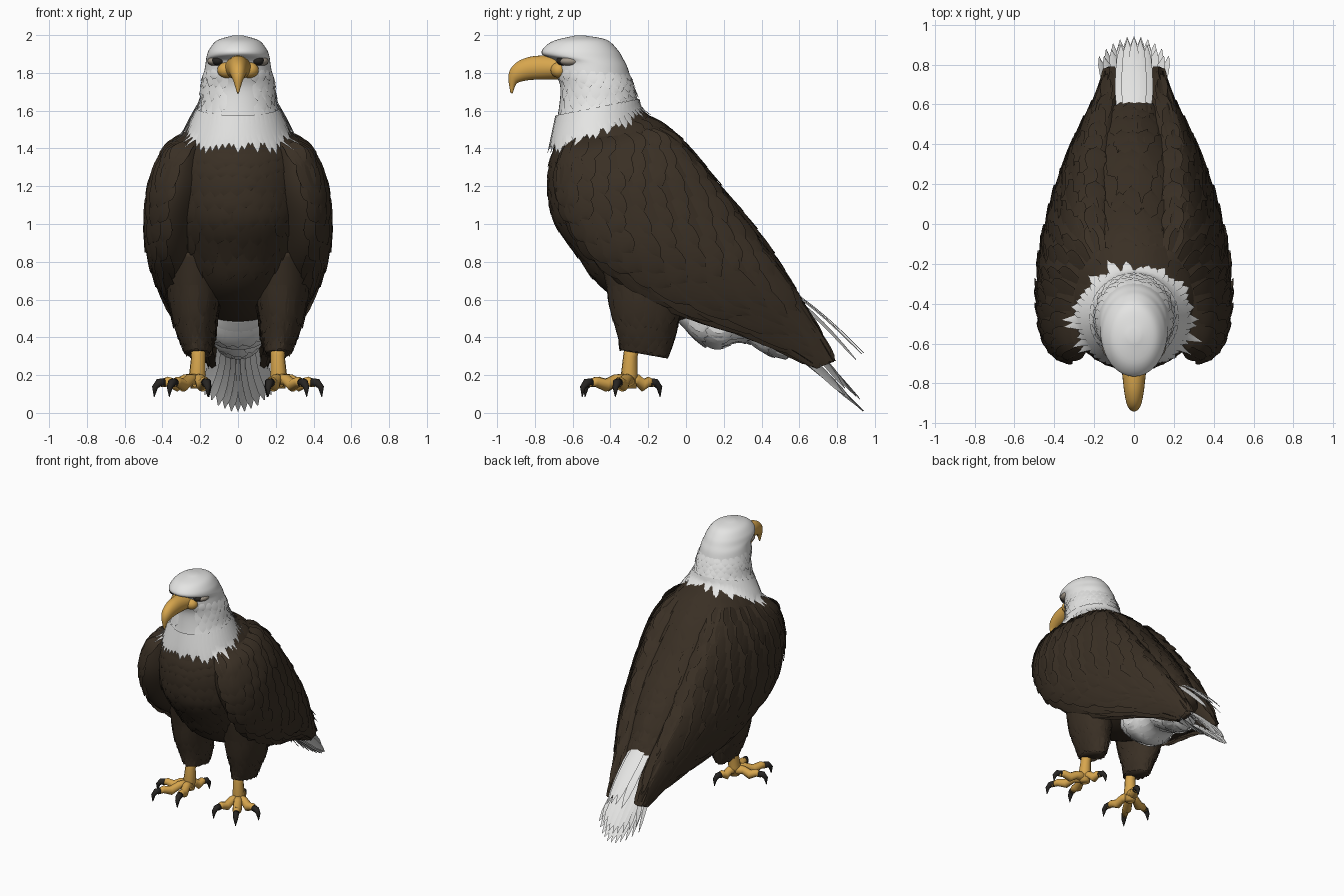
import bpy, bmesh, math, random
from math import sin, cos, radians, pi
from mathutils import Vector
from mathutils.bvhtree import BVHTree

random.seed(4)
if "Cube" in bpy.data.objects:
    bpy.data.objects.remove(bpy.data.objects["Cube"], do_unlink=True)


def material(name, *rgb):
    m = bpy.data.materials.new(name)
    m.use_nodes = True
    m.diffuse_color = (*rgb, 1)
    bsdf = m.node_tree.nodes["Principled BSDF"]
    bsdf.inputs["Base Color"].default_value = (*rgb, 1)
    bsdf.inputs["Roughness"].default_value = 0.8
    return m


BROWN = material("dark brown plumage", .042, .029, .018)
WHITE = material("white plumage", .78, .78, .77)
YELLOW = material("beak yellow", .68, .38, .075)
BLACK = material("claw black", .02, .018, .016)
TAN = material("eye surround tan", .36, .31, .25)


def finish(name, bm, mat, mirror=False, recalc=True):
    if recalc:
        bmesh.ops.recalc_face_normals(bm, faces=bm.faces)
    mesh = bpy.data.meshes.new(name)
    bm.to_mesh(mesh)
    bm.free()
    mesh.materials.append(mat)
    mesh.polygons.foreach_set("use_smooth", [True] * len(mesh.polygons))
    ob = bpy.data.objects.new(name, mesh)
    bpy.context.collection.objects.link(ob)
    if mirror:
        ob.modifiers.new("Mirror", "MIRROR").use_mirror_merge = False


def centred(rows):
    """Sections on the middle plane: front y, z, back y, z, half width."""
    return [(0, fy, fz, 0, by, bz, r) for fy, fz, by, bz, r in rows]


def section(secs, u):
    """Catmull-Rom blend of the section list at u."""
    i = max(0, min(int(u), len(secs) - 2))
    t = u - i
    p = [secs[max(0, min(k, len(secs) - 1))] for k in range(i - 1, i + 3)]
    return [b + t * ((c - a) + t * ((2*a - 5*b + 4*c - d) + t * (3*(b - c) + d - a))) / 2
            for a, b, c, d in zip(*p)]


def on_surface(secs, u, a):
    """Point and outward direction; angle 0 is the front, 90 degrees the left."""
    s = section(secs, u)
    front, back, side = Vector(s[:3]), Vector(s[3:6]), Vector((s[6], 0, 0))
    half = (front - back) / 2
    out = half.normalized() * cos(a) / max(half.length, .01) + Vector((sin(a) / max(s[6], .01), 0, 0))
    return (front + back) / 2 + half * cos(a) + side * sin(a), out.normalized()


def skin(bm, rings):
    loops = [[bm.verts.new(p) for p in ring] for ring in rings]
    n = len(loops[0])
    for a, b in zip(loops, loops[1:]):
        for i in range(n):
            bm.faces.new((a[i], a[(i + 1) % n], b[(i + 1) % n], b[i]))
    bm.faces.new(loops[0])
    bm.faces.new(loops[-1][::-1])


def loft(name, secs, mat, mirror=False, sides=40, steps=5):
    bm = bmesh.new()
    count = (len(secs) - 1) * steps
    skin(bm, [[on_surface(secs, k / steps, 2 * pi * i / sides)[0] for i in range(sides)]
              for k in range(count + 1)])
    bmesh.ops.recalc_face_normals(bm, faces=bm.faces)
    tree = BVHTree.FromBMesh(bm)
    finish(name, bm, mat, mirror)
    return tree


def tube(bm, points, radii, sides=10):
    pts = [Vector(p) for p in points]
    rings = []
    for i, p in enumerate(pts):
        d = (pts[min(i + 1, len(pts) - 1)] - pts[max(i - 1, 0)]).normalized()
        u = d.orthogonal().normalized() if i == 0 else (u - d * u.dot(d)).normalized()
        v = d.cross(u)
        rings.append([p + radii[i] * (u * cos(2*pi*k/sides) + v * sin(2*pi*k/sides)) for k in range(sides)])
    skin(bm, rings)


def feather(bm, path, width, normal):
    """Pointed, slightly ridged plate that follows the path."""
    n = len(path) - 1
    across = (path[-1] - path[0]).cross(normal).normalized() * width / 2
    rows = []
    for i, p in enumerate(path):
        w = across * (.65 + .9 * i / n if i < n / 2 else 1.05 * math.sqrt(max(0, 1 - (i / n) ** 3)) + .04)
        rows.append([bm.verts.new(q) for q in (p - w, p + normal * width * .06, p + w)])
    for a, b in zip(rows, rows[1:]):
        for k in (0, 1):
            bm.faces.new((a[k], a[k + 1], b[k + 1], b[k]))


def plumage(name, secs, us, angles, length, width, mat, lift=.011, mirror=False):
    """Overlapping rows of feathers laid along a lofted part."""
    bm = bmesh.new()
    for row, u in enumerate(us):
        for a in angles:
            a = radians(a + (row % 2) * (angles[1] - angles[0]) / 2 + random.uniform(-2, 2))
            long = length * random.uniform(.8, 1.2)
            path = []
            for i in range(6):
                p, out = on_surface(secs, min(u + long * i / 5, len(secs) - 1), a)
                path.append(p + out * (lift * i / 5 - .003))
            feather(bm, path, width * random.uniform(.85, 1.15), out)
    finish(name, bm, mat, mirror, recalc=False)


def steps(start, stop, count):
    return [start + (stop - start) * i / (count - 1) for i in range(count)]


def ball(name, mat, centre, size):
    bm = bmesh.new()
    bmesh.ops.create_uvsphere(bm, u_segments=20, v_segments=12, radius=1)
    bmesh.ops.scale(bm, vec=size, verts=bm.verts)
    bmesh.ops.translate(bm, vec=centre, verts=bm.verts)
    finish(name, bm, mat, mirror=True)


# Body
body = centred([(-.64, 1.56, -.29, 1.66, .19), (-.69, 1.43, -.215, 1.59, .26),
                (-.72, 1.33, -.11, 1.52, .32), (-.73, 1.2, .01, 1.41, .36),
                (-.70, 1.02, .19, 1.19, .39), (-.58, .84, .33, 1.02, .38),
                (-.42, .64, .44, .87, .33), (-.12, .5, .54, .71, .25),
                (.25, .45, .61, .59, .18), (.52, .38, .66, .48, .09)])
body_tree = loft("body", body, BROWN)
plumage("back_feathers", body, steps(1.3, 7.2, 11), steps(125, 235, 10), .9, .11, BROWN)
plumage("breast_feathers", body, steps(1.6, 5, 8), steps(-50, 50, 11), .7, .08, BROWN, .007)

# Folded wings
wing = [(.20, -.58, 1.46, .14, -.22, 1.55, .05), (.30, -.66, 1.38, .17, -.06, 1.46, .13),
        (.345, -.68, 1.18, .19, .08, 1.31, .18), (.37, -.62, 1.0, .19, .22, 1.14, .185),
        (.375, -.50, .83, .18, .36, .95, .18), (.34, -.30, .68, .17, .47, .80, .165),
        (.30, -.08, .56, .15, .57, .65, .135), (.24, .2, .47, .13, .65, .52, .095),
        (.17, .48, .36, .12, .72, .39, .055), (.13, .70, .24, .12, .78, .27, .02)]
wing_tree = loft("wing", wing, BROWN, mirror=True)
plumage("wing_coverts", wing, steps(.6, 4.5, 8), steps(5, 170, 12), .8, .1, BROWN, mirror=True)
plumage("flight_feathers", wing, steps(4.6, 7.4, 5), steps(10, 170, 9), 1.7, .09, BROWN, .014, True)

# Head and neck
head = centred([(-.59, 1.997, -.53, 1.997, .03), (-.70, 1.97, -.42, 1.975, .11),
                (-.755, 1.93, -.36, 1.92, .152), (-.76, 1.897, -.33, 1.87, .167),
                (-.70, 1.865, -.31, 1.83, .172), (-.69, 1.8, -.295, 1.78, .182),
                (-.665, 1.72, -.28, 1.73, .192), (-.675, 1.6, -.262, 1.67, .205),
                (-.695, 1.5, -.25, 1.62, .24)])
loft("head", head, WHITE)
plumage("neck_feathers", head, steps(4.7, 7.2, 6), steps(30, 330, 22), .9, .05, WHITE)


def height_over(p, out):
    """How far the body or wing skin lies outside p, on either side."""
    flip = Vector((-1 if p.x < 0 else 1, 1, 1))
    p, out = p * flip, out * flip
    hits = [tree.ray_cast(p + out * .3, -out)[0] for tree in (body_tree, wing_tree)]
    return max([0] + [min((h - p).dot(out), .06) for h in hits if h])


# Ragged ruff laid over the shoulders
bm = bmesh.new()
for layer in range(2):
    for k in range(26):
        a = 2 * pi * (k + layer / 2) / 26
        root, out = on_surface(head, 7.2, a)
        run = (on_surface(head, 8, a)[0] - root).normalized()
        reach = .125 + .05 * cos(a) + .055 * abs(sin(a)) + random.uniform(-.035, .03)
        path = [root + run * reach * i / 5 for i in range(6)]
        feather(bm, [p + out * (height_over(p, out) + .01) for p in path], .055, out)
finish("neck_ruff", bm, WHITE, recalc=False)

# Hooked beak, mouth corners and eyes
beak = centred([(-.66, 1.765, -.66, 1.885, .075), (-.75, 1.765, -.75, 1.892, .06),
                (-.83, 1.762, -.84, 1.882, .05), (-.885, 1.75, -.91, 1.845, .038),
                (-.902, 1.735, -.94, 1.785, .024), (-.918, 1.69, -.93, 1.695, .005)])
loft("beak", beak, YELLOW, sides=24)
ball("mouth_corner", YELLOW, (.06, -.672, 1.815), (.05, .045, .042))
ball("eye_surround", TAN, (.12, -.61, 1.862), (.042, .06, .026))
ball("eye", BLACK, (.105, -.652, 1.864), (.034, .034, .025))

# Feathered thighs with a ragged hem
thigh = [(.23, -.46, .85, .23, .02, .85, .15), (.23, -.42, .66, .23, -.02, .62, .145),
         (.23, -.385, .52, .23, -.05, .48, .115), (.225, -.35, .41, .21, -.075, .38, .09),
         (.21, -.335, .33, .21, -.11, .29, .06)]
loft("thigh", thigh, BROWN, mirror=True, sides=24)
plumage("thigh_feathers", thigh, steps(.9, 2.8, 5), steps(0, 340, 18), 1.3, .06, BROWN, .014, True)

# Legs, toes and claws
feet, claws = bmesh.new(), bmesh.new()
ankle = Vector((.215, -.3, .17))
tube(feet, [(.21, -.27, .42), (.21, -.295, .3), (.215, -.3, .2), ankle + Vector((0, 0, -.04))],
     [.045, .038, .045, .037])
for x, y in ((.40, -.36), (.34, -.51), (.17, -.49), (.17, -.18)):
    tip = Vector((x, y, .155))
    d = (tip - ankle).to_2d().normalized().to_3d()
    tube(feet, [ankle, ankle.lerp(tip, .35) + Vector((0, 0, .01)), ankle.lerp(tip, .6) - Vector((0, 0, .015)),
                ankle.lerp(tip, .85) + Vector((0, 0, .008)), tip + d * .01], [.04, .03, .034, .027, .02])
    tube(claws, [tip + d * s + Vector((0, 0, h)) for s, h in ((-.01, .005), (.02, .005), (.042, -.02), (.046, -.07))],
         [.024, .022, .016, .002])
finish("foot", feet, YELLOW, mirror=True)
finish("claw", claws, BLACK, mirror=True)

# Under-tail coverts
under = centred([(-.05, .49, -.02, .58, .1), (.05, .39, .1, .6, .18), (.16, .34, .22, .58, .18),
                 (.3, .38, .36, .56, .15), (.44, .31, .52, .5, .13), (.54, .29, .62, .4, .09)])
loft("under_tail", under, WHITE, sides=28)
plumage("under_tail_feathers", under, steps(.6, 4, 5), steps(-80, 80, 9), 1, .08, WHITE)


# Tail: cupped lower fan and narrow upper strip
def tail_fan(name, count, root, tip, root_spread, tip_spread, shorten, rise, width):
    bm = bmesh.new()
    for i in range(count):
        t = 2 * i / (count - 1) - 1
        a = Vector((t * root_spread, root[0], root[1] + rise * t * t / 2))
        b = Vector((t * tip_spread, tip[0] - shorten * t * t, tip[1] + rise * t * t + .004 * (i % 2)))
        normal = Vector((-t * rise * 9, .65, .75)).normalized()
        feather(bm, [a.lerp(b, k / 7) + normal * .02 * sin(pi * k / 7) for k in range(8)], width, normal)
    finish(name, bm, WHITE, recalc=False)


tail_fan("tail_fan", 11, (.46, .38), (.94, .004), .11, .175, .1, .09, .075)
tail_fan("tail_inner_fan", 9, (.5, .47), (.92, .07), .07, .15, .08, .06, .075)
tail_fan("tail_upper_strip", 5, (.46, .715), (.94, .315), .055, .065, .04, -.035, .06)
